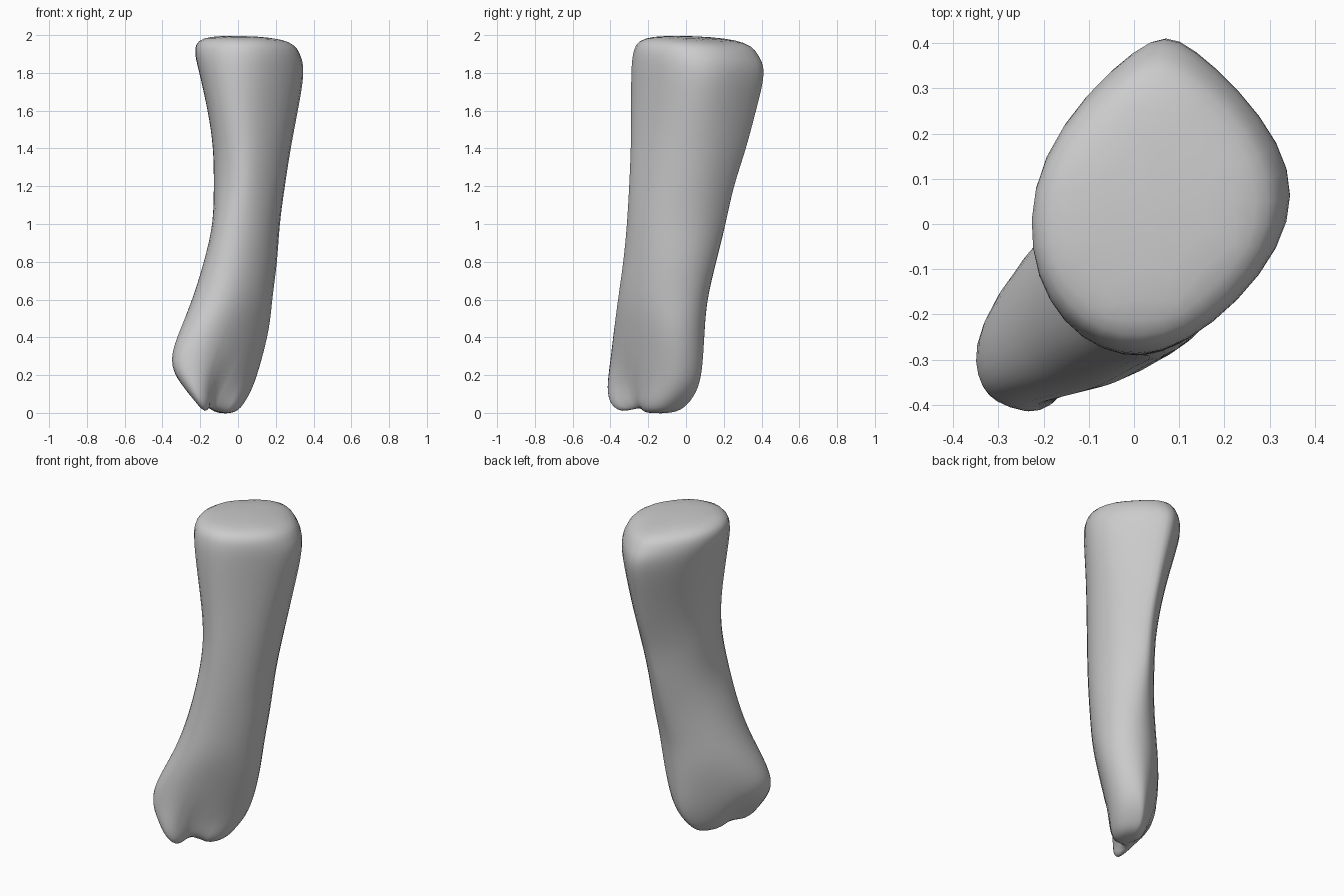
import bpy
import bmesh
from math import cos, sin, exp, radians, sqrt
from mathutils import Vector

default_cube = bpy.data.objects.get("Cube")
if default_cube:
    bpy.data.objects.remove(default_cube, do_unlink=True)

# Cross-sections in hundredths: height, then how far the section reaches
# towards each of eight compass directions, starting at +x, counter-clockwise
SECTIONS = [
    (4, 3, -3, 1, 5, 22, 42, 40, 16),
    (13, 8, 5, 7, 8, 31, 47, 42, 16),
    (26, 12, 9, 9, 11, 37, 51, 40, 18),
    (45, 17, 12, 10, 13, 30, 43, 38, 22),
    (60, 18, 14, 11, 12, 24, 36, 36, 25),
    (80, 21, 18, 16, 11, 18, 30, 33, 26),
    (100, 22, 21, 21, 12, 13, 26, 31, 27),
    (120, 25, 25, 25, 13, 13, 22, 30, 27),
    (140, 28, 30, 32, 17, 13, 22, 29, 27),
    (160, 32, 34, 37, 22, 16, 24, 29, 27),
    (182, 36, 38, 43, 28, 21, 26, 29, 28),
    (193, 33, 35, 38, 27, 24, 26, 28, 28),
]

# The smoothing pulls the cage inwards, so the cage is drawn a little wider
SWELL = 1.025


def octagon(section):
    """Corner points where neighbouring reach lines of a section cross."""
    height, *reach = [value / 100 for value in section]
    corners = []
    for k in range(8):
        a, b = radians(45 * k), radians(45 * (k + 1))
        h, g = reach[k], reach[(k + 1) % 8]
        det = sin(b - a)
        corners.append(Vector(((h * sin(b) - g * sin(a)) / det,
                               (g * cos(a) - h * cos(b)) / det, height)))
    return corners


def scaled(ring, factor, height):
    """Copy of a ring, scaled about its middle and set at a height."""
    centre = sum(ring, Vector()) / len(ring)
    result = [centre.lerp(point, factor) for point in ring]
    for point in result:
        point.z = height
    return result


# Lofted cage with rounded ends
rings = [scaled(octagon(section), SWELL, section[0] / 100) for section in SECTIONS]
rings.insert(0, scaled(rings[0], 0.65, -0.01))
rings.append(scaled(rings[-1], 0.84, 2.01))

# The upper end slopes down towards the back left
for ring in rings[-2:]:
    for point in ring:
        point.z -= 0.12 * max(0, (point.x + point.y) / sqrt(2) - 0.05)

bm = bmesh.new()
loops = [[bm.verts.new(point) for point in ring] for ring in rings]
for low, high in zip(loops, loops[1:]):
    for k in range(8):
        n = (k + 1) % 8
        bm.faces.new((low[k], low[n], high[n], high[k]))
bm.faces.new(list(reversed(loops[0])))
bm.faces.new(loops[-1])

mesh = bpy.data.meshes.new("bone_shaft")
bm.to_mesh(mesh)
bm.free()
bone = bpy.data.objects.new("bone_shaft", mesh)
bpy.context.collection.objects.link(bone)
bpy.context.view_layer.objects.active = bone
bone.select_set(True)

# Smooth the cage into an organic surface
subdivision = bone.modifiers.new("smoothing", "SUBSURF")
subdivision.levels = 2
bpy.ops.object.modifier_apply(modifier=subdivision.name)

# Groove between the two knuckles of the lower end, and a smaller front knuckle
# whose underside rises towards the back
for vertex in bone.data.vertices:
    p = vertex.co
    along, across = (p.x + p.y) / sqrt(2), (p.y - p.x) / sqrt(2)
    depth = exp(-((along + 0.28) / 0.06) ** 2)
    knuckle = 1 / (1 + exp((along + 0.25) / 0.04))
    push = 0.4 * max(0, -across) * depth * exp(-(p.z / 0.2) ** 2)
    lift = 0.025 * depth + 0.4 * max(0, across + 0.12) * knuckle
    p.x -= push / sqrt(2)
    p.y += push / sqrt(2)
    p.z += lift * exp(-max(0, p.z) / 0.2)

# Single plain grey
grey = bpy.data.materials.new("bone_grey")
grey.use_nodes = True
colour = (0.6, 0.6, 0.6, 1)
grey.diffuse_color = colour
grey.node_tree.nodes["Principled BSDF"].inputs["Base Color"].default_value = colour
bone.data.materials.append(grey)
bpy.ops.object.shade_smooth()
